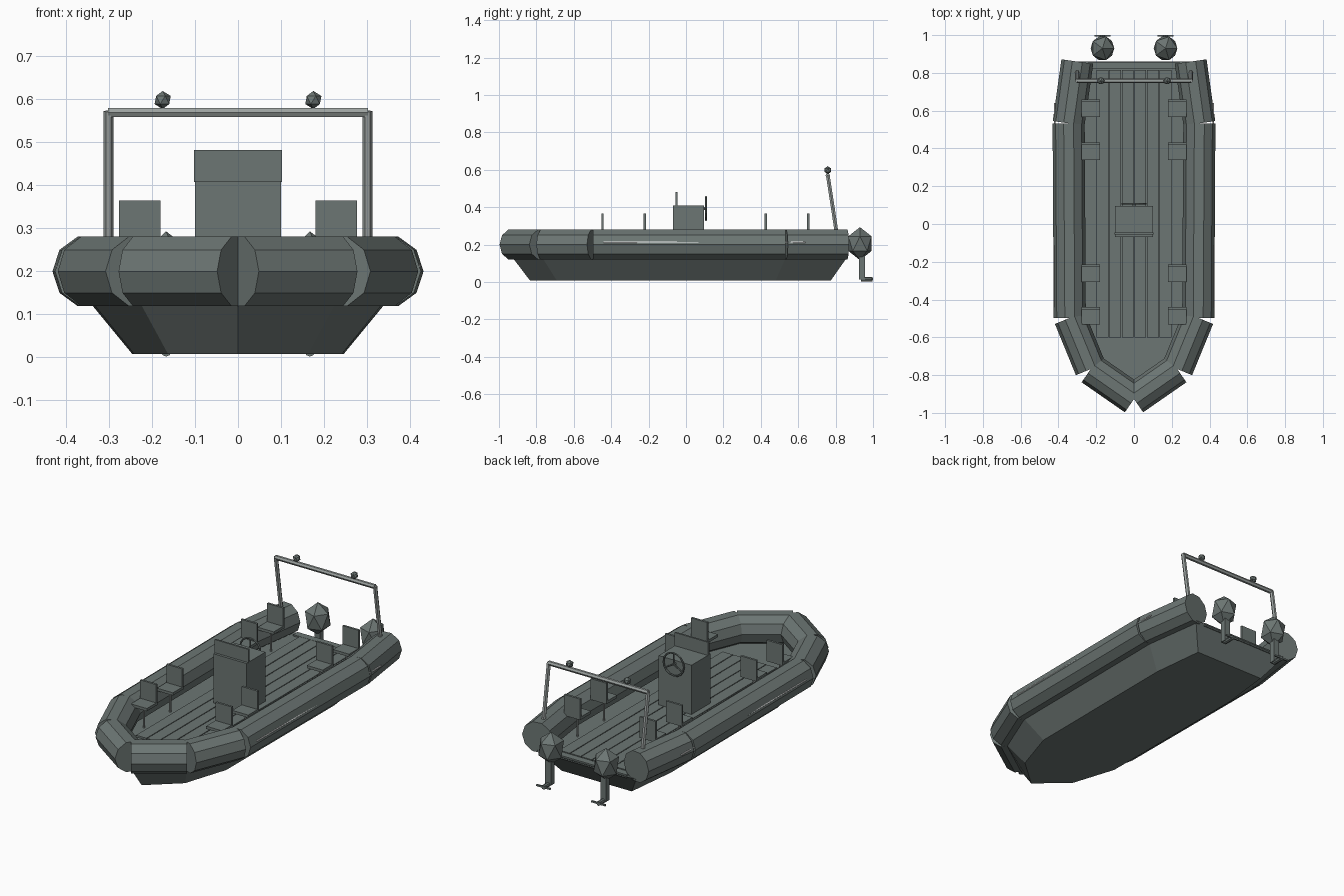
import bpy, bmesh
from math import cos, sin, pi
from mathutils import Vector, Matrix

if "Cube" in bpy.data.objects:
    bpy.data.objects.remove(bpy.data.objects["Cube"], do_unlink=True)


def material(name, colour):
    m = bpy.data.materials.new(name)
    m.use_nodes = True
    m.diffuse_color = colour
    m.node_tree.nodes["Principled BSDF"].inputs["Base Color"].default_value = colour
    return m


GREY = material("slate grey", (0.15, 0.18, 0.172, 1))
METAL = material("metal grey", (0.33, 0.36, 0.35, 1))
WHITE = material("rope white", (0.8, 0.8, 0.8, 1))


def finish(name, bm, mat=GREY):
    bmesh.ops.recalc_face_normals(bm, faces=bm.faces)
    mesh = bpy.data.meshes.new(name)
    bm.to_mesh(mesh)
    bm.free()
    mesh.materials.append(mat)
    ob = bpy.data.objects.new(name, mesh)
    bpy.context.collection.objects.link(ob)
    return ob


def loft(name, rings, mat=GREY):
    """Closed solid through matching rings of points."""
    bm = bmesh.new()
    loops = [[bm.verts.new(p) for p in ring] for ring in rings]
    n = len(loops[0])
    for a, b in zip(loops, loops[1:]):
        for i in range(n):
            j = (i + 1) % n
            bm.faces.new((a[i], a[j], b[j], b[i]))
    bm.faces.new(loops[0])
    bm.faces.new(loops[-1])
    return finish(name, bm, mat)


def rod(name, a, b, r, n=6, mat=GREY):
    """Straight n-sided bar from a to b."""
    a, b = Vector(a), Vector(b)
    d = (b - a).normalized()
    side = d.cross(Vector((0, 0, 1)))
    side = side.normalized() if side.length > 0.01 else Vector((1, 0, 0))
    up = side.cross(d)
    ring = [side * (r * cos(2 * pi * i / n)) + up * (r * sin(2 * pi * i / n)) for i in range(n)]
    return loft(name, [[a + p for p in ring], [b + p for p in ring]], mat)


def box(name, x, y, z):
    """Box from its ranges on each axis."""
    ring = [(x[0], y[0]), (x[1], y[0]), (x[1], y[1]), (x[0], y[1])]
    return loft(name, [[(p, q, h) for p, q in ring] for h in z])


def ball(name, centre, size):
    bm = bmesh.new()
    bmesh.ops.create_icosphere(bm, subdivisions=1, radius=1)
    bmesh.ops.transform(bm, matrix=Matrix.Translation(centre) @ Matrix.Diagonal((*size, 1)), verts=bm.verts)
    return finish(name, bm)


# Half outline of the boat, bow to stern
path = [(0, -0.927), (0.229, -0.768), (0.34, -0.497), (0.346, 0.533), (0.30, 0.86)]
outline = path + [(-x, y) for x, y in reversed(path[1:])]

# Tapered hull with flat deck
loft("hull", [[(x * 0.71, y * 0.9, 0.008) for x, y in outline],
              [(x, y, 0.13) for x, y in outline]])
box("transom", (-0.24, 0.24), (0.82, 0.858), (0.12, 0.138))

# Deck planks
for i in range(6):
    x = -0.2 + i * 0.0667
    box("deck_plank", (x + 0.002, x + 0.0645), (-0.6, 0.815), (0.125, 0.14))

# Console with windscreen and steering wheel
box("console", (-0.1, 0.1), (-0.07, 0.095), (0.13, 0.41))
box("windscreen", (-0.102, 0.102), (-0.056, -0.046), (0.408, 0.482))
hub = Vector((0, 0.107, 0.393))
rod("steering_shaft", (0, 0.09, 0.393), hub, 0.008)
bm = bmesh.new()
rings = []
for i in range(16):
    a = 2 * pi * i / 16
    out = Vector((cos(a), 0, sin(a)))
    rings.append([bm.verts.new(hub + out * (0.062 + 0.005 * cos(k * pi / 3))
                               + Vector((0, 0.005 * sin(k * pi / 3), 0))) for k in range(6)])
for i in range(16):
    p, q = rings[i], rings[(i + 1) % 16]
    for k in range(6):
        m = (k + 1) % 6
        bm.faces.new((p[k], p[m], q[m], q[k]))
finish("steering_wheel", bm)
for i in range(3):
    a = pi / 2 + i * 2 * pi / 3
    rod("wheel_spoke", hub, hub + Vector((cos(a), 0, sin(a))) * 0.06, 0.004)

for s, label in ((1, "left"), (-1, "right")):
    # Inflatable side tubes with a half-sunk rope
    for (ax, ay), (bx, by) in zip(path, path[1:]):
        rod(label + "_tube", (s * ax, ay, 0.2), (s * bx, by, 0.2), 0.085, 10)
    rod(label + "_grab_rope", (s * 0.4205, -0.44, 0.212), (s * 0.4205, 0.64, 0.212), 0.004, 6, WHITE)

    # Seats, backrest towards the stern
    xs = sorted((s * 0.18, s * 0.277))
    for y in (0.66, 0.432, -0.214, -0.44):
        box(label + "_seat", xs, (y - 0.093, y), (0.25, 0.265))
        box(label + "_seat_back", xs, (y - 0.012, y), (0.26, 0.365))
        rod(label + "_seat_leg", (s * 0.2285, y - 0.047, 0.13), (s * 0.2285, y - 0.047, 0.255), 0.006, 6, METAL)

    # Arch post and lamp
    rod(label + "_arch_post", (s * 0.301, 0.815, 0.2), (s * 0.301, 0.758, 0.572), 0.0115, 6, METAL)
    ball(label + "_lamp", (s * 0.175, 0.758, 0.598), (0.021, 0.021, 0.021))

    # Outboard engine
    x = s * 0.167
    ball(label + "_engine_cowl", (x, 0.93, 0.205), (0.07, 0.073, 0.088))
    box(label + "_engine_leg", (x - 0.017, x + 0.017), (0.924, 0.957), (0.012, 0.16))
    rod(label + "_propeller_shaft", (x, 0.935, 0.014), (x, 0.998, 0.014), 0.012, 8)
    box(label + "_propeller", (x - 0.042, x + 0.042), (0.992, 1.0), (0.011, 0.02))

rod("arch_bar", (-0.302, 0.758, 0.569), (0.302, 0.758, 0.569), 0.0125, 6, METAL)
